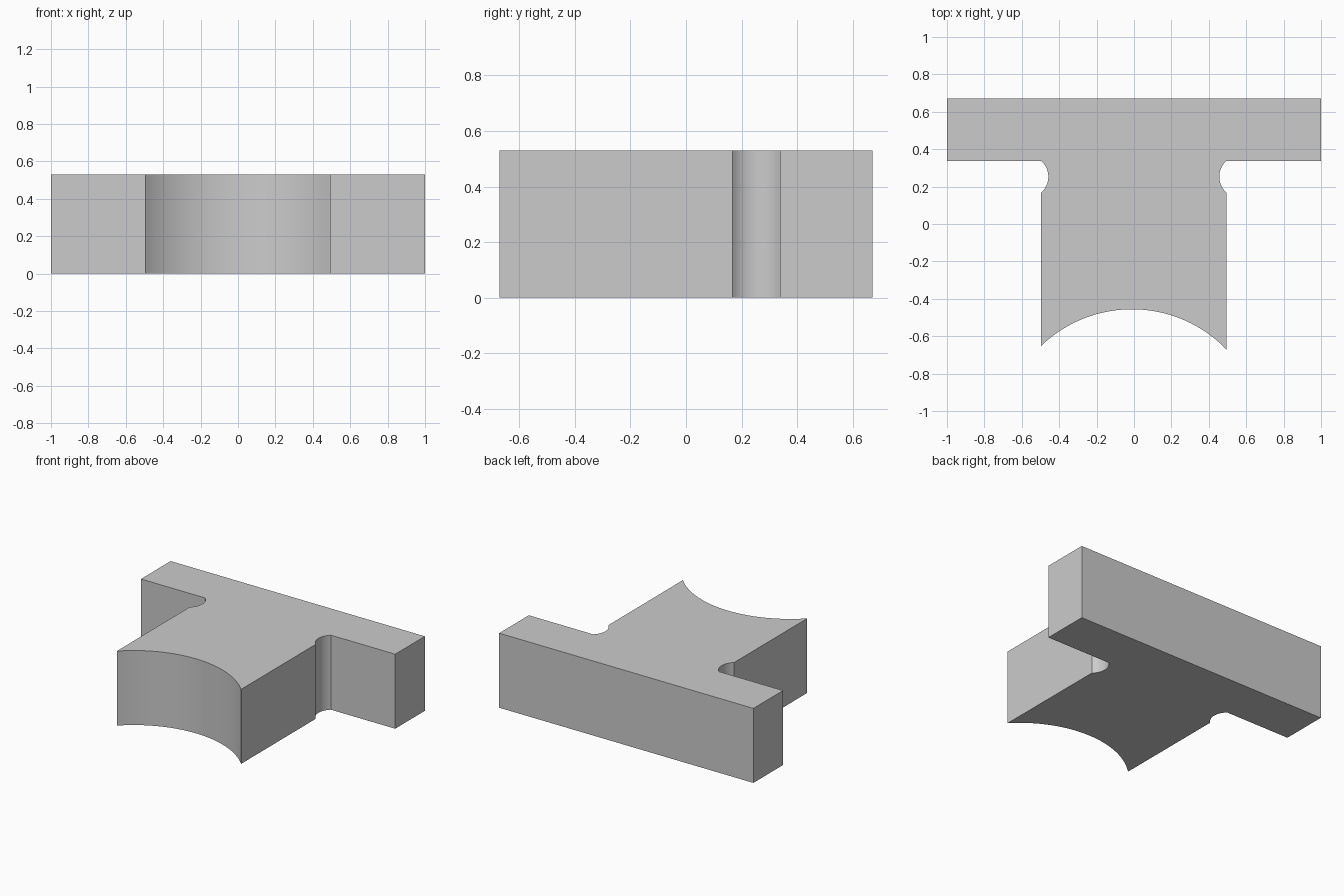
import bpy, bmesh, math
from mathutils import Vector

if "Cube" in bpy.data.objects:
    bpy.data.objects.remove(bpy.data.objects["Cube"])

HEIGHT = 0.53


def arc(a, m, b, n):
    """Points of the circular arc from a through m to b."""
    (ax, ay), (mx, my), (bx, by) = a, m, b
    d = 2 * (ax * (my - by) + mx * (by - ay) + bx * (ay - my))
    a2, m2, b2 = ax**2 + ay**2, mx**2 + my**2, bx**2 + by**2
    c = Vector(((a2 * (my - by) + m2 * (by - ay) + b2 * (ay - my)) / d,
                (a2 * (bx - mx) + m2 * (ax - bx) + b2 * (mx - ax)) / d))
    start, end = Vector(a) - c, Vector(b) - c
    sweep = -start.angle_signed(end)  # every arc here is under half a turn
    t0 = math.atan2(start.y, start.x)
    return [(c.x + start.length * math.cos(t0 + sweep * i / n),
             c.y + start.length * math.sin(t0 + sweep * i / n)) for i in range(n + 1)]


# T-shaped outline: crossbar, relief notches, stem with a concave end
outline = [(1, 0.338), (1, 0.671), (-1, 0.671), (-1, 0.338)]
outline += arc((-0.497, 0.338), (-0.458, 0.253), (-0.497, 0.168), 20)
outline += arc((-0.497, -0.652), (-0.011, -0.456), (0.494, -0.671), 48)
outline += arc((0.494, 0.168), (0.456, 0.253), (0.494, 0.338), 20)

# Extrude the outline into the solid block
bm = bmesh.new()
base = bm.faces.new([bm.verts.new((x, y, 0)) for x, y in outline])
top = bmesh.ops.extrude_face_region(bm, geom=[base], use_keep_orig=True)["geom"]
bmesh.ops.translate(bm, vec=(0, 0, HEIGHT),
                    verts=[v for v in top if isinstance(v, bmesh.types.BMVert)])
bmesh.ops.recalc_face_normals(bm, faces=bm.faces)
mesh = bpy.data.meshes.new("t_block")
bm.to_mesh(mesh)
bm.free()

block = bpy.data.objects.new("t_block", mesh)
bpy.context.collection.objects.link(block)
bpy.context.view_layer.objects.active = block
block.select_set(True)
bpy.ops.object.shade_smooth_by_angle(angle=math.radians(30))
